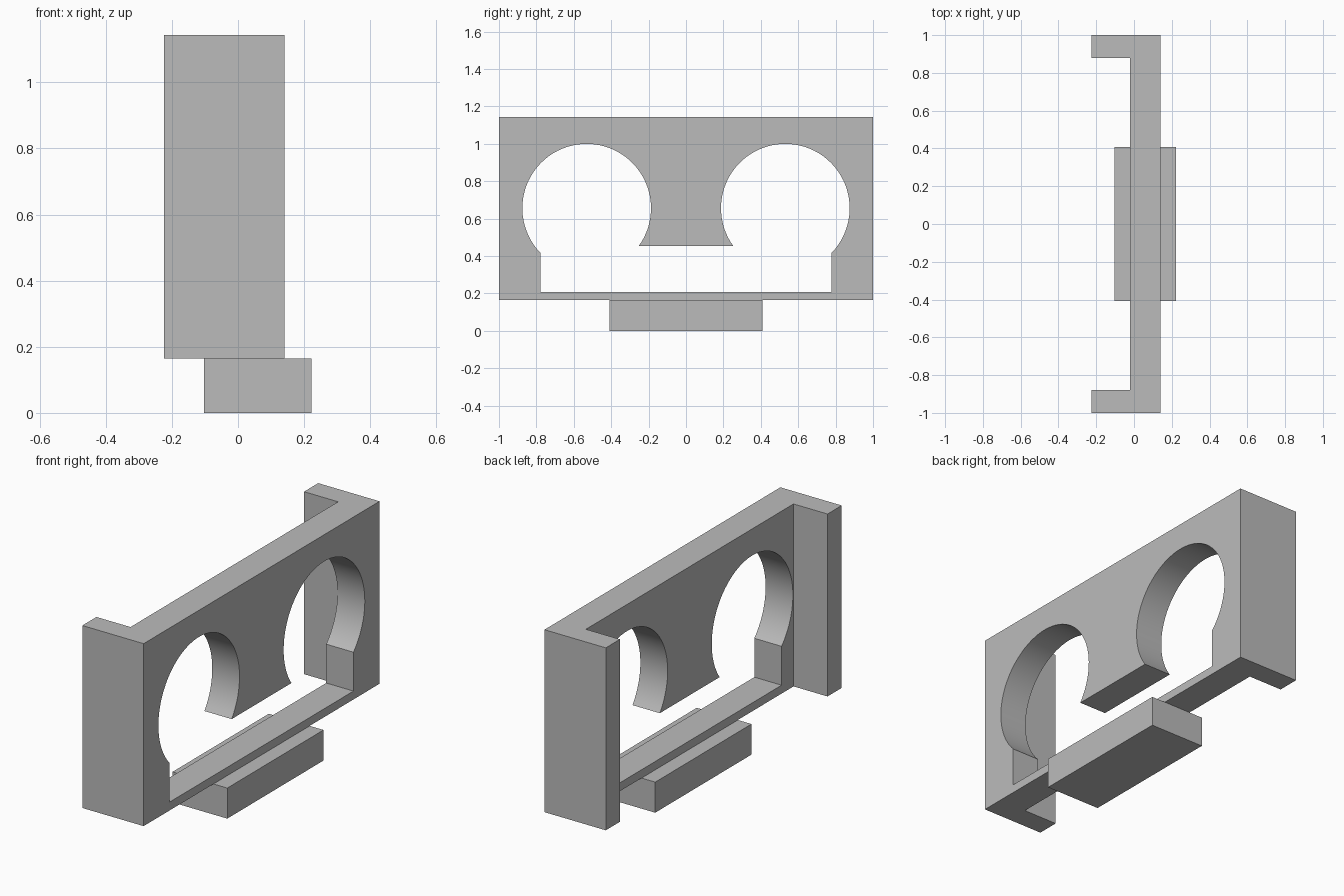
import bpy, bmesh, math
from mathutils import Vector

if "Cube" in bpy.data.objects:
    bpy.data.objects.remove(bpy.data.objects["Cube"])

gray = bpy.data.materials.new("plain gray")
gray.use_nodes = True
color = (0.5, 0.5, 0.5, 1)
gray.diffuse_color = color
gray.node_tree.nodes["Principled BSDF"].inputs["Base Color"].default_value = color

BOTTOM, TOP = 0.164, 1.143          # height range of the panel
BACK, FRONT = -0.022, 0.14          # thickness range of the panel


def finish(bm, name):
    bmesh.ops.recalc_face_normals(bm, faces=bm.faces)
    mesh = bpy.data.meshes.new(name)
    bm.to_mesh(mesh)
    bm.free()
    mesh.materials.append(gray)
    obj = bpy.data.objects.new(name, mesh)
    bpy.context.collection.objects.link(obj)
    return obj


def box(name, low, high):
    bm = bmesh.new()
    bmesh.ops.create_cube(bm, size=1)
    low, high = Vector(low), Vector(high)
    for v in bm.verts:
        v.co = (low + high) / 2 + v.co * (high - low)
    return finish(bm, name)


def opening_outline(steps=56):
    """Two round holes joined by a wide slot, as (y, z) points."""
    cy, cz, r = 0.531, 0.656, 0.344
    slot_side, slot_low, slot_high = 0.779, 0.209, 0.453
    start = -math.acos((slot_side - cy) / r)
    end = math.pi + math.asin((cz - slot_high) / r)
    half = [(slot_side, slot_low)]
    for i in range(steps + 1):
        a = start + (end - start) * i / steps
        half.append((cy + r * math.cos(a), cz + r * math.sin(a)))
    return half + [(-y, z) for y, z in reversed(half)]


# Panel with the cut opening
bm = bmesh.new()
rim = [(-1, BOTTOM), (1, BOTTOM), (1, TOP), (-1, TOP)]
edges = []
for loop in (rim, opening_outline()):
    verts = [bm.verts.new((BACK, y, z)) for y, z in loop]
    edges += [bm.edges.new((v, verts[i - 1])) for i, v in enumerate(verts)]
bmesh.ops.triangle_fill(bm, edges=edges, use_beauty=True)
bmesh.ops.dissolve_degenerate(bm, dist=1e-5, edges=bm.edges)
result = bmesh.ops.extrude_face_region(bm, geom=bm.faces[:], use_keep_orig=True)
moved = [g for g in result["geom"] if isinstance(g, bmesh.types.BMVert)]
bmesh.ops.translate(bm, verts=moved, vec=(FRONT - BACK, 0, 0))
panel = finish(bm, "panel")
bpy.ops.object.select_all(action="DESELECT")
panel.select_set(True)
bpy.context.view_layer.objects.active = panel
bpy.ops.object.shade_smooth_by_angle(angle=math.radians(30))

# End flanges behind the panel
for name, side in (("left_flange", 1), ("right_flange", -1)):
    y0, y1 = sorted((side * 0.88, side * 1.0))
    box(name, (-0.224, y0, BOTTOM), (BACK, y1, TOP))

# Foot block under the panel
box("foot", (-0.103, -0.408, 0), (0.222, 0.408, BOTTOM))
